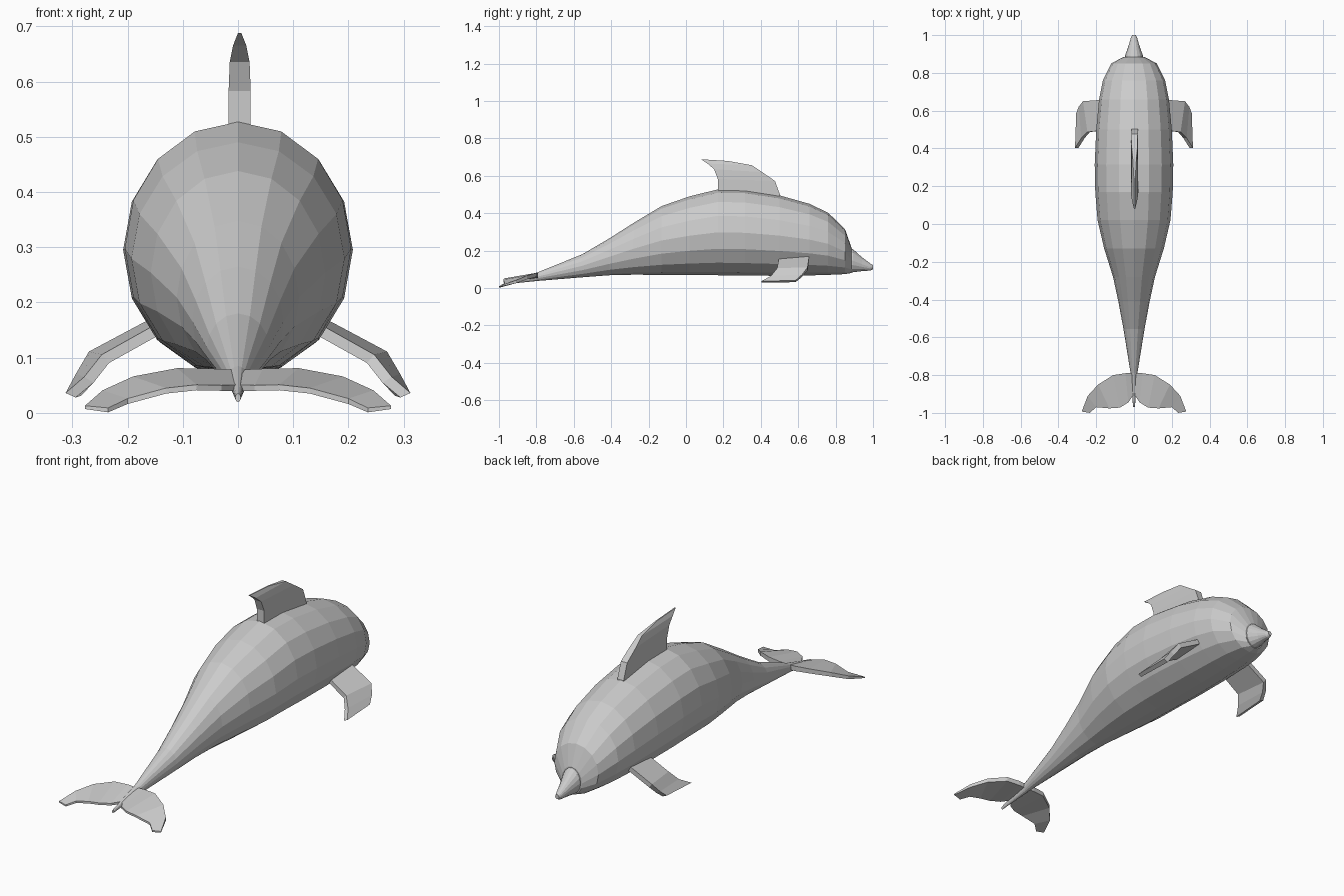
import bpy, bmesh, math
from mathutils import Vector


def loft(name, rings):
    """Skin a list of equal-length point rings and cap both ends."""
    bm = bmesh.new()
    vs = [[bm.verts.new(p) for p in r] for r in rings]
    n = len(rings[0])
    for a, b in zip(vs, vs[1:]):
        for i in range(n):
            j = (i + 1) % n
            bm.faces.new((a[i], a[j], b[j], b[i]))
    bm.faces.new(vs[0])
    bm.faces.new(vs[-1][::-1])
    bmesh.ops.recalc_face_normals(bm, faces=bm.faces)
    me = bpy.data.meshes.new(name)
    bm.to_mesh(me)
    bm.free()
    ob = bpy.data.objects.new(name, me)
    bpy.context.collection.objects.link(ob)
    return ob


def ellipse(y, low, high, half, sides=16):
    """Body ring at y from its bottom, top and half width."""
    c, r = (low + high) / 2, (high - low) / 2
    return [(half * math.sin(2 * math.pi * i / sides), y,
             c + r * math.cos(2 * math.pi * i / sides)) for i in range(sides)]


def blade(name, rows):
    """Fin from rows of leading point, trailing point, normal, half thicknesses."""
    rings = []
    for lead, trail, nrm, tl, tt in rows:
        a, b, n = Vector(lead), Vector(trail), Vector(nrm).normalized()
        rings.append([a + n * tl, b + n * tt, b - n * tt, a - n * tl])
    return loft(name, rings)


# Body: y, bottom, top, half width
body = [(-0.97, 0.02, 0.035, 0.005), (-0.79, 0.038, 0.085, 0.018),
        (-0.555, 0.057, 0.18, 0.056), (-0.41, 0.068, 0.265, 0.083),
        (-0.28, 0.071, 0.348, 0.111), (-0.13, 0.07, 0.438, 0.158),
        (0.02, 0.069, 0.49, 0.193), (0.17, 0.068, 0.527, 0.205),
        (0.315, 0.066, 0.524, 0.208), (0.5, 0.065, 0.495, 0.2),
        (0.66, 0.067, 0.45, 0.185), (0.76, 0.07, 0.402, 0.165),
        (0.85, 0.074, 0.315, 0.12), (0.885, 0.08, 0.215, 0.055)]
loft("body", [ellipse(*s) for s in body])

# Snout
snout = [(0.87, 0.082, 0.215, 0.048), (0.892, 0.084, 0.208, 0.047),
         (0.94, 0.09, 0.165, 0.03), (0.985, 0.093, 0.131, 0.017),
         (1.0, 0.1, 0.122, 0.01)]
loft("snout", [ellipse(*s) for s in snout])

# Dorsal fin: leading y, z, trailing y, z, half thickness
dorsal = [(0.5, 0.45, 0.17, 0.45, 0.02), (0.503, 0.497, 0.17, 0.52, 0.02),
          (0.476, 0.572, 0.17, 0.583, 0.02), (0.406, 0.62, 0.15, 0.635, 0.018),
          (0.353, 0.656, 0.115, 0.665, 0.012), (0.225, 0.679, 0.08, 0.688, 0.003)]
blade("dorsal_fin", [((0.003, a, b), (0.003, c, d), (1, 0, 0), t * 0.85, t)
                     for a, b, c, d, t in dorsal])

# Side flippers: leading point, trailing point, normal x and z
flipper = [((0.13, 0.66, 0.172), (0.12, 0.5, 0.165), 0.47, 0.88),
           ((0.262, 0.65, 0.102), (0.24, 0.487, 0.098), 0.65, 0.75),
           ((0.283, 0.62, 0.065), (0.27, 0.455, 0.06), 0.85, 0.5),
           ((0.295, 0.586, 0.036), (0.303, 0.403, 0.032), 0.9, 0.4)]
for side, label in ((1, "right"), (-1, "left")):
    blade(label + "_flipper",
          [((side * a[0], a[1], a[2]), (side * b[0], b[1], b[2]),
            (side * nx, 0, nz), 0.012, 0.01) for a, b, nx, nz in flipper])

# Tail flukes: half profile mirrored into one crescent
half = [((0, -0.79, 0.066), (0, -0.9, 0.045), 0.012, 0.006),
        ((0.045, -0.79, 0.068), (0.03, -0.945, 0.045), 0.012, 0.005),
        ((0.11, -0.8, 0.07), (0.075, -0.972, 0.046), 0.011, 0.005),
        ((0.19, -0.85, 0.056), (0.13, -0.976, 0.04), 0.01, 0.005),
        ((0.245, -0.91, 0.033), (0.2, -0.97, 0.021), 0.008, 0.005),
        ((0.277, -0.993, 0.01), (0.235, -1.0, 0.005), 0.003, 0.004)]
up = (0, 0, 1)
left = [((-a[0], a[1], a[2]), (-b[0], b[1], b[2]), up, s, t)
        for a, b, s, t in half[:0:-1]]
blade("tail_flukes", left + [(a, b, up, s, t) for a, b, s, t in half])
